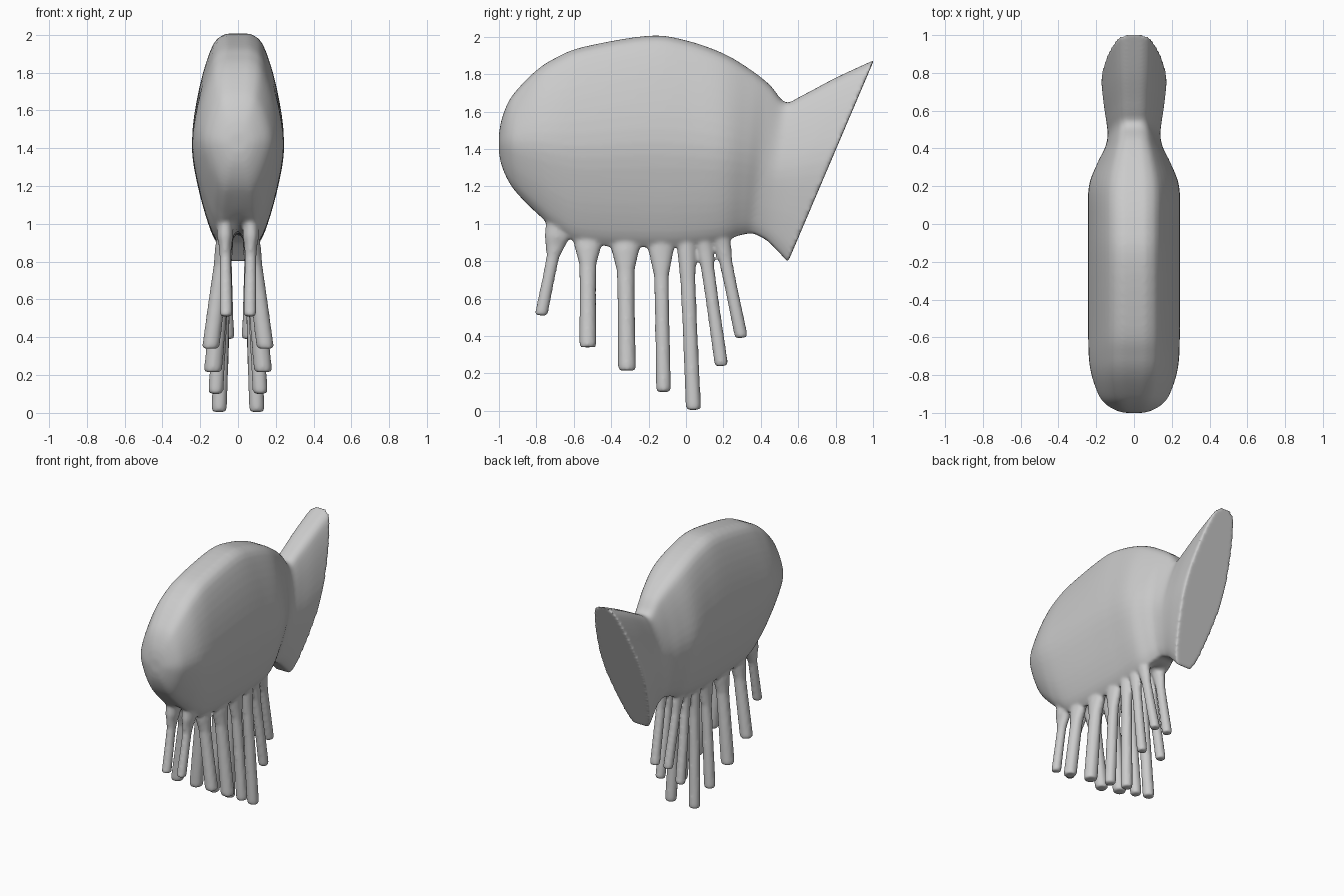
import bpy, bmesh, math
from mathutils import Vector

if "Cube" in bpy.data.objects:
    bpy.data.objects.remove(bpy.data.objects["Cube"])


def catmull(points, steps):
    """Smooth curve through a list of equal-length tuples."""
    out = []
    n = len(points)
    for i in range(n - 1):
        a, b = points[max(i - 1, 0)], points[i]
        c, d = points[i + 1], points[min(i + 2, n - 1)]
        for s in range(steps):
            t = s / steps
            out.append([0.5 * (2 * q + (r - p) * t + (2 * p - 5 * q + 4 * r - u) * t * t
                               + (3 * q - p - 3 * r + u) * t ** 3)
                        for p, q, r, u in zip(a, b, c, d)])
    out.append(list(points[-1]))
    return out


def loft(name, rings):
    """Closed solid skinned over a list of rings."""
    bm = bmesh.new()
    rows = [[bm.verts.new(p) for p in ring] for ring in rings]
    n = len(rows[0])
    for a, b in zip(rows, rows[1:]):
        for i in range(n):
            j = (i + 1) % n
            bm.faces.new((a[i], a[j], b[j], b[i]))
    caps = [bm.faces.new(rows[0]), bm.faces.new(rows[-1])]
    bmesh.ops.triangulate(bm, faces=caps)
    bmesh.ops.recalc_face_normals(bm, faces=bm.faces)
    mesh = bpy.data.meshes.new(name)
    bm.to_mesh(mesh)
    bm.free()
    ob = bpy.data.objects.new(name, mesh)
    bpy.context.collection.objects.link(ob)
    return ob


# Body and tail: top y, top z, bottom y, bottom z, half width, underside notch
sections = [
    (-1.00, 1.48, -1.00, 1.38, 0.05, 0), (-0.985, 1.56, -0.985, 1.31, 0.10, 0),
    (-0.95, 1.65, -0.95, 1.23, 0.155, 0), (-0.90, 1.72, -0.90, 1.16, 0.19, 0),
    (-0.80, 1.82, -0.80, 1.06, 0.225, 0), (-0.70, 1.885, -0.70, 0.97, 0.24, 0.5),
    (-0.55, 1.945, -0.55, 0.89, 0.243, 1), (-0.20, 2.005, -0.20, 0.87, 0.243, 1),
    (0.00, 1.98, 0.00, 0.875, 0.243, 1), (0.20, 1.91, 0.19, 0.90, 0.24, 0.7),
    (0.35, 1.82, 0.29, 0.94, 0.195, 0), (0.45, 1.74, 0.35, 0.95, 0.155, 0),
    (0.53, 1.65, 0.40, 0.93, 0.14, 0), (0.62, 1.685, 0.44, 0.905, 0.145, 0),
    (0.80, 1.78, 0.495, 0.85, 0.162, 0), (1.005, 1.875, 0.545, 0.795, 0.175, 0),
]
# Half cross-section, top to bottom: width, height (-1 to 1)
half = catmull([(0.25, 1.0), (0.54, 0.9), (0.84, 0.5), (1.0, 0.0),
                (0.84, -0.47), (0.58, -0.85), (0.36, -1.0)], 4)
rings = []
for yt, zt, yb, zb, w, notch in catmull(sections, 5):
    top, bottom = Vector((0, yt, zt)), Vector((0, yb, zb))
    mid, up = (top + bottom) / 2, (top - bottom) / 2
    right = [mid + up * t + Vector((x * w, 0, 0)) for x, t in half]
    left = [Vector((-p.x, p.y, p.z)) for p in reversed(right)]
    keel = [mid + up * (-1 + 0.14 * notch)]
    rings.append(right + keel + left)
body = loft("body", rings)

# Legs: foot x, y, z, radius, root y, root half spread
legs = [
    (0.063, -0.775, 0.51, 0.035, -0.690, 0.068),
    (0.145, -0.525, 0.34, 0.047, -0.525, 0.085),
    (0.133, -0.315, 0.215, 0.049, -0.325, 0.092),
    (0.118, -0.120, 0.10, 0.041, -0.135, 0.085),
    (0.100, 0.040, 0.005, 0.042, 0.000, 0.050),
    (0.085, 0.190, 0.24, 0.037, 0.092, 0.046),
    (0.055, 0.297, 0.39, 0.036, 0.185, 0.050),
]
parts = [body]
for fx, fy, fz, r, ry, spread in legs:
    for side in (-1, 1):
        foot = Vector((side * fx, fy, fz))
        root = Vector((side * 0.068, ry, 0.93))
        slope = (root.y - foot.y) / (root.z - foot.z)
        stations = [(foot, r * 0.9, r * 0.9), (foot.lerp(root, 0.03), r, r),
                    (foot.lerp(root, 0.5), r * 0.95, r * 0.95),
                    (foot.lerp(root, 0.75), r * 0.9, r),
                    (foot.lerp(root, 0.9), r, r * 0.6 + spread * 0.5),
                    (root, 0.044, spread),
                    (root + Vector((0, 0, 0.12)), 0.04, spread * 0.8)]
        rings = []
        for c, rx, ryy in stations:
            ring = []
            for k in range(12):
                a = 2 * math.pi * k / 12
                dy = ryy * math.sin(a)
                ring.append(c + Vector((rx * math.cos(a), dy, -dy * slope * 0.6)))
            rings.append(ring)
        parts.append(loft("leg", rings))

# Fuse the legs into the body and soften the joins
bpy.ops.object.select_all(action='DESELECT')
for ob in parts:
    ob.select_set(True)
bpy.context.view_layer.objects.active = body
bpy.ops.object.join()
body.name = "body_with_legs"
remesh = body.modifiers.new("fuse", 'REMESH')
remesh.mode = 'VOXEL'
remesh.voxel_size = 0.011
remesh.use_smooth_shade = True
smooth = body.modifiers.new("soften", 'SMOOTH')
smooth.factor = 0.5
smooth.iterations = 7
